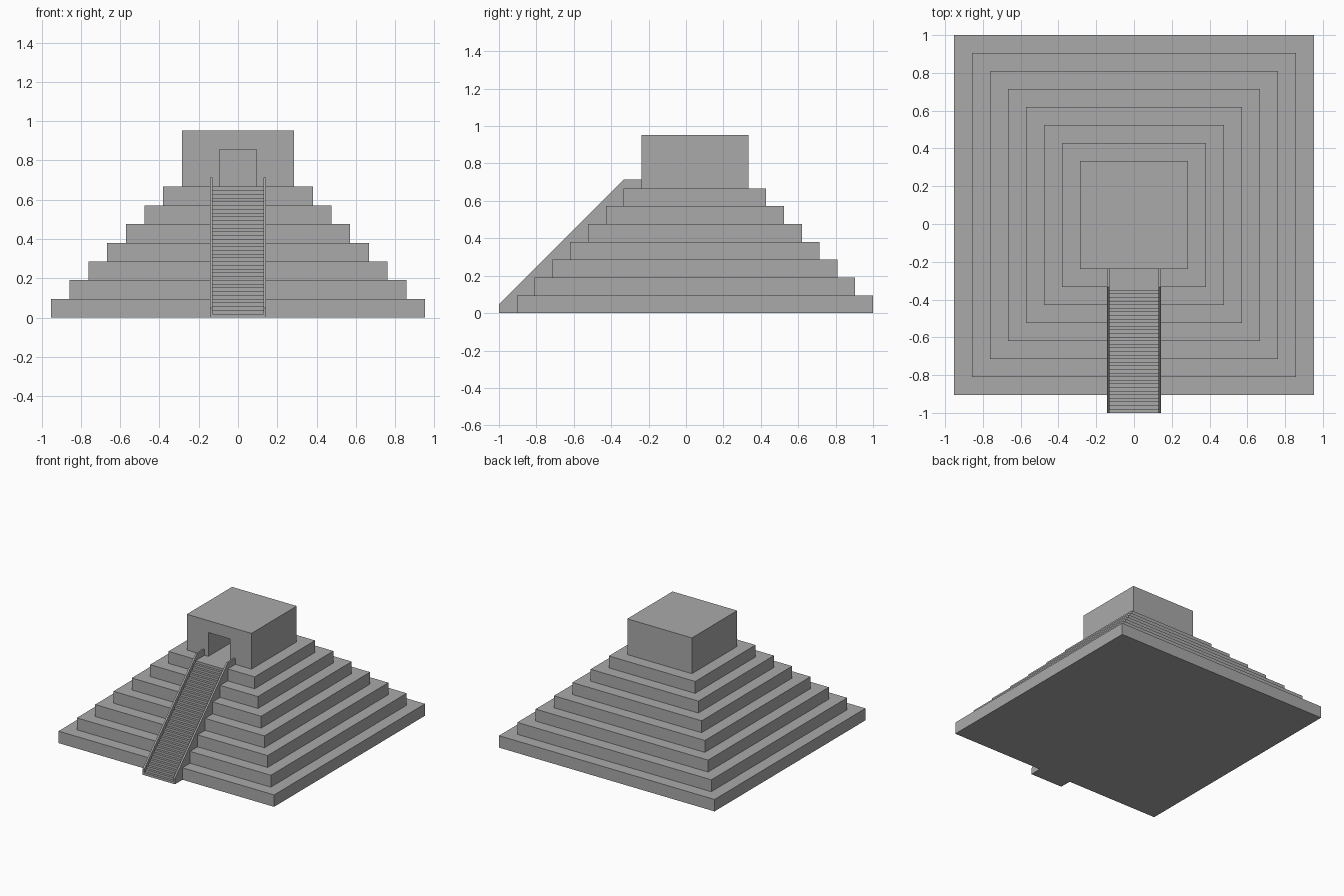
import bpy
import bmesh

cube = bpy.data.objects.get("Cube")
if cube:
    bpy.data.objects.remove(cube, do_unlink=True)

U = 2 / 21          # one terrace height
TIERS = 7
STEPS = 35
CY = U / 2          # centre of the terraces in y
FOOT = -1.0         # front edge of the stairway
TOP = TIERS * U     # height of the upper platform
FRONT = CY - 3 * U  # front wall of the temple

stone = bpy.data.materials.new("grey stone")
stone.use_nodes = True
stone.diffuse_color = (0.4, 0.4, 0.4, 1)
bsdf = stone.node_tree.nodes["Principled BSDF"]
bsdf.inputs["Base Color"].default_value = (0.4, 0.4, 0.4, 1)
bsdf.inputs["Roughness"].default_value = 0.9


def finish(name, bm):
    bmesh.ops.recalc_face_normals(bm, faces=bm.faces)
    mesh = bpy.data.meshes.new(name)
    bm.to_mesh(mesh)
    bm.free()
    mesh.materials.append(stone)
    obj = bpy.data.objects.new(name, mesh)
    bpy.context.scene.collection.objects.link(obj)
    return obj


def box(name, x0, x1, y0, y1, z0, z1):
    return side_profile(name, [(y0, z0), (y1, z0), (y1, z1), (y0, z1)], x0, x1)


def side_profile(name, points, x0, x1):
    """Extrude a (y, z) outline along x."""
    bm = bmesh.new()
    face = bm.faces.new([bm.verts.new((x0, y, z)) for y, z in points])
    result = bmesh.ops.extrude_face_region(bm, geom=[face])
    verts = [v for v in result["geom"] if isinstance(v, bmesh.types.BMVert)]
    bmesh.ops.translate(bm, verts=verts, vec=(x1 - x0, 0, 0))
    return finish(name, bm)


# Stepped terraces: square rings joined into one closed shell
bm = bmesh.new()
rings = []
for i in range(TIERS):
    h = (10 - i) * U
    for z in (i * U, (i + 1) * U):
        rings.append([bm.verts.new((sx * h, CY + sy * h, z))
                      for sx, sy in ((-1, -1), (1, -1), (1, 1), (-1, 1))])
for low, high in zip(rings, rings[1:]):
    for k in range(4):
        n = (k + 1) % 4
        bm.faces.new((low[k], low[n], high[n], high[k]))
bm.faces.new(rings[0])
bm.faces.new(rings[-1])
finish("terraces", bm)

# Temple with a deep doorway
temple = box("temple", -3 * U, 3 * U, FRONT, CY + 3 * U, TOP, TOP + 3 * U)
cutter = box("doorway_cutter", -U, U, FRONT - U, FRONT + 4 * U, TOP - U, TOP + 2 * U)
cutter.hide_render = True
cut = temple.modifiers.new("doorway", "BOOLEAN")
cut.operation = "DIFFERENCE"
cut.solver = "EXACT"
cut.object = cutter
bpy.context.view_layer.objects.active = temple
bpy.ops.object.modifier_apply(modifier=cut.name)
bpy.data.objects.remove(cutter, do_unlink=True)

# Stairway
rise = TOP / STEPS
outline = []
for i in range(STEPS):
    y = FOOT + i * rise
    outline += [(y, i * rise), (y, (i + 1) * rise)]
back = FOOT + TOP + U / 4
outline += [(back, TOP), (back, 0)]
RAIL_IN, RAIL_OUT = 0.129, 1.5 * U
side_profile("stairs", outline, -RAIL_IN, RAIL_IN)

# Sloping side walls of the stairway
rail = [(FOOT, 0), (FOOT, U / 2), (FOOT + TOP, TOP + U / 2),
        (FRONT, TOP + U / 2), (FRONT, 0)]
side_profile("left_stair_wall", rail, RAIL_IN, RAIL_OUT)
side_profile("right_stair_wall", rail, -RAIL_OUT, -RAIL_IN)
